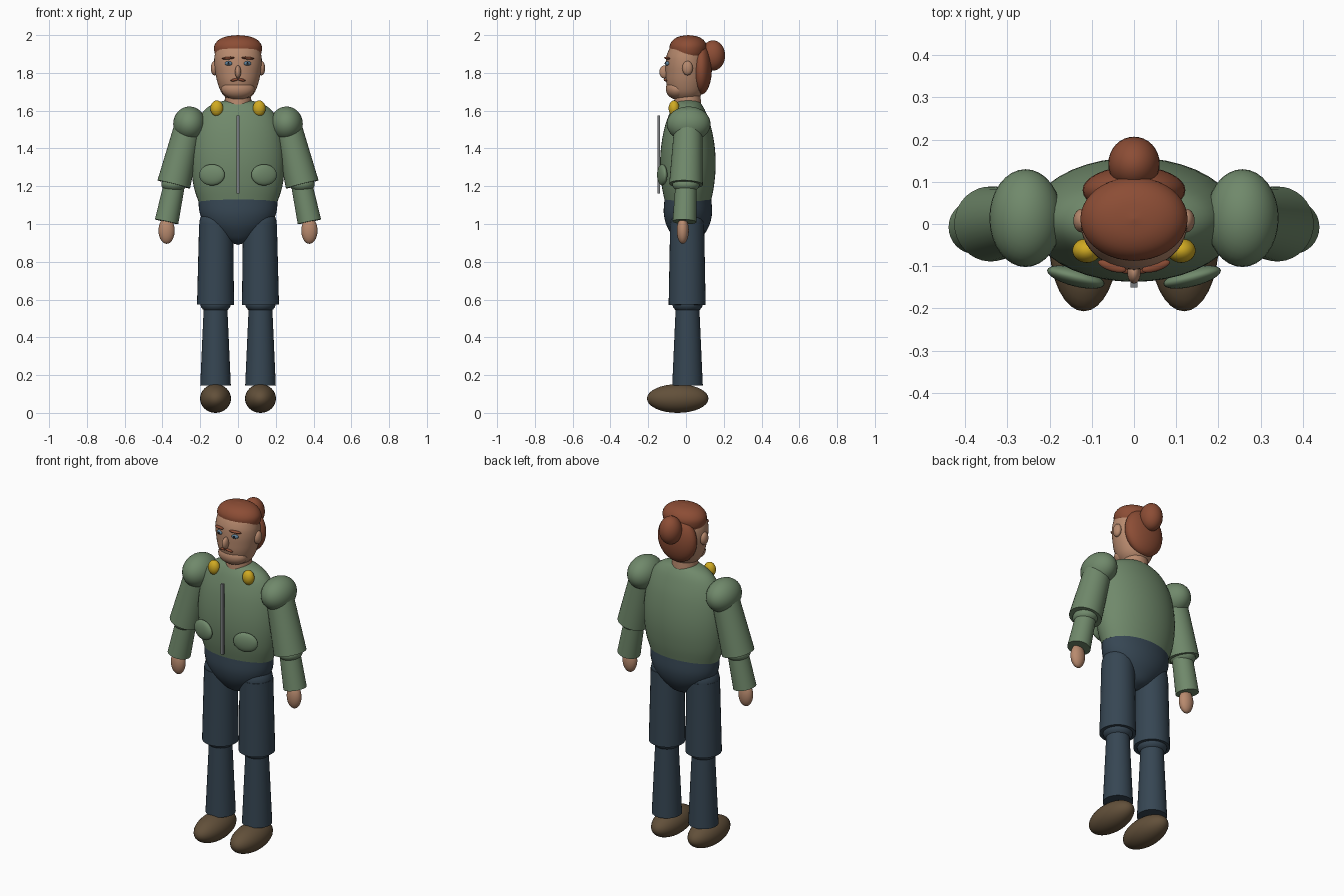
import bpy, bmesh, math
from mathutils import Vector, Matrix

if "Cube" in bpy.data.objects:
    bpy.data.objects.remove(bpy.data.objects["Cube"])


def srgb(r, g, b):
    return [(c / 255 / 12.92) if c < 10 else ((c / 255 + 0.055) / 1.055) ** 2.4 for c in (r, g, b)] + [1]


def material(name, *rgb):
    m = bpy.data.materials.new(name)
    m.diffuse_color = srgb(*rgb)
    m.use_nodes = True
    m.node_tree.nodes["Principled BSDF"].inputs["Base Color"].default_value = m.diffuse_color
    return m


SKIN = material("skin", 184, 138, 110)
HAIR = material("auburn_hair", 140, 77, 53)
GREEN = material("jacket_green", 112, 137, 107)
NAVY = material("trouser_navy", 54, 70, 83)
BROWN = material("shoe_brown", 98, 80, 58)
GOLD = material("gold", 208, 170, 34)
GREY = material("zip_grey", 125, 128, 130)
BLUE = material("eye_blue", 95, 130, 155)
DARK = material("pupil_dark", 30, 30, 34)


def finish(name, bm, mat):
    bmesh.ops.recalc_face_normals(bm, faces=bm.faces)
    me = bpy.data.meshes.new(name)
    bm.to_mesh(me)
    bm.free()
    me.materials.append(mat)
    ob = bpy.data.objects.new(name, me)
    bpy.context.collection.objects.link(ob)
    bpy.ops.object.select_all(action='DESELECT')
    ob.select_set(True)
    bpy.context.view_layer.objects.active = ob
    bpy.ops.object.shade_smooth_by_angle(angle=math.radians(40))
    return ob


def ball(name, mat, center, radii, rot_z=0, rot_y=0, seg=32):
    """Ellipsoid, optionally turned about z and y."""
    bm = bmesh.new()
    m = (Matrix.Translation(center) @ Matrix.Rotation(rot_z, 4, 'Z')
         @ Matrix.Rotation(rot_y, 4, 'Y') @ Matrix.Diagonal((*radii, 1)))
    bmesh.ops.create_uvsphere(bm, u_segments=seg, v_segments=seg // 2, radius=1, matrix=m)
    return finish(name, bm, mat)


def cone(name, mat, a, b, ra, rb):
    """Tapered limb from a to b."""
    a, b = Vector(a), Vector(b)
    d = b - a
    m = Matrix.Translation((a + b) / 2) @ d.to_track_quat('Z', 'Y').to_matrix().to_4x4()
    bm = bmesh.new()
    bmesh.ops.create_cone(bm, cap_ends=True, segments=32, radius1=ra, radius2=rb,
                          depth=d.length, matrix=m)
    return finish(name, bm, mat)


def spline(rows, steps=4):
    """Smooth the (z, rx, ry) rows of a profile."""
    out = []
    for i in range(len(rows) - 1):
        p = [Vector(rows[min(max(i + k, 0), len(rows) - 1)]) for k in (-1, 0, 1, 2)]
        for s in range(steps):
            t = s / steps
            out.append(0.5 * (2 * p[1] + (p[2] - p[0]) * t
                              + (2 * p[0] - 5 * p[1] + 4 * p[2] - p[3]) * t * t
                              + (3 * p[1] - p[0] - 3 * p[2] + p[3]) * t ** 3))
    return out + [Vector(rows[-1])]


def loft(name, mat, rows, cy=0, seg=40):
    """Stack of elliptical rings, closed at both ends."""
    bm = bmesh.new()
    rings = []
    for z, rx, ry in spline(rows):
        rx, ry = max(rx, 0.002), max(ry, 0.002)
        rings.append([bm.verts.new((rx * math.cos(2 * math.pi * i / seg),
                                    cy + ry * math.sin(2 * math.pi * i / seg), z))
                      for i in range(seg)])
    for r, s in zip(rings, rings[1:]):
        for i in range(seg):
            j = (i + 1) % seg
            bm.faces.new((r[i], r[j], s[j], s[i]))
    bm.faces.new(rings[0])
    bm.faces.new(rings[-1])
    return finish(name, bm, mat)


# Jacket body and hips
loft("jacket_body", GREEN, [(1.12, .21, .122), (1.2, .235, .138), (1.3, .247, .147),
     (1.4, .245, .143), (1.5, .228, .126), (1.58, .195, .1), (1.625, .15, .078),
     (1.65, .085, .055), (1.665, 0, 0)], cy=.01)
loft("trouser_hips", NAVY, [(.89, 0, 0), (.91, .065, .055), (.95, .125, .09),
     (1.0, .175, .116), (1.06, .203, .128), (1.13, .21, .124)], cy=.01)

# Neck, head and jaw
cone("neck", SKIN, (0, .008, 1.6), (0, .008, 1.72), .074, .066)
loft("head", SKIN, [(1.657, .045, .045), (1.67, .066, .068), (1.7, .09, .09), (1.75, .109, .105),
     (1.8, .12, .108), (1.85, .126, .108), (1.9, .122, .1), (1.95, .1, .07), (1.985, 0, 0)])
ball("jaw", SKIN, (0, -.045, 1.715), (.088, .062, .056))
ball("nose", SKIN, (0, -.115, 1.805), (.016, .026, .034))

# Hair cap, back hair and bun
loft("hair_cap", HAIR, [(1.885, .115, .09), (1.91, .125, .097), (1.945, .125, .098),
     (1.975, .102, .08), (1.993, .06, .047), (2.0, 0, 0)], cy=.012)
ball("back_hair", HAIR, (0, .08, 1.82), (.122, .057, .135))
ball("hair_bun", HAIR, (0, .143, 1.892), (.061, .064, .08))

# Zip strip
bm = bmesh.new()
bmesh.ops.create_cube(bm, size=1, matrix=Matrix.Translation((0, -.144, 1.368))
                      @ Matrix.Diagonal((.016, .012, .415, 1)))
finish("zip", bm, GREY)

for s, side in ((-1, "left"), (1, "right")):
    # Face details
    ball(side + "_ear", SKIN, (s * .124, .008, 1.825), (.02, .028, .038))
    ball(side + "_eye", BLUE, (s * .05, -.098, 1.85), (.02, .012, .012), rot_z=s * .3, seg=16)
    ball(side + "_pupil", DARK, (s * .05, -.109, 1.85), (.007, .004, .007), seg=12)
    ball(side + "_eyebrow", HAIR, (s * .052, -.1, 1.878), (.035, .012, .007), rot_z=s * .3, rot_y=s * .08, seg=16)
    ball(side + "_moustache", HAIR, (s * .018, -.108, 1.763), (.022, .01, .007), rot_z=s * .1, rot_y=s * .2, seg=16)

    # Jacket badges and pockets
    ball(side + "_collar_badge", GOLD, (s * .112, -.063, 1.612), (.034, .029, .042))
    ball(side + "_pocket", GREEN, (s * .138, -.126, 1.26), (.07, .022, .056), rot_z=s * .25)

    # Arm
    ball(side + "_shoulder", GREEN, (s * .257, .014, 1.53), (.086, .116, .092))
    cone(side + "_upper_sleeve", GREEN, (s * .262, .012, 1.52), (s * .34, 0, 1.21), .074, .089)
    ball(side + "_elbow", GREEN, (s * .34, 0, 1.21), (.066, .072, .045))
    cone(side + "_lower_sleeve", GREEN, (s * .337, 0, 1.21), (s * .378, -.008, 1.012), .056, .063)
    ball(side + "_hand", SKIN, (s * .378, -.017, .965), (.043, .032, .07))

    # Leg
    ball(side + "_thigh_top", NAVY, (s * .115, .006, 1.0), (.09, .088, .09))
    cone(side + "_thigh", NAVY, (s * .116, .006, 1.0), (s * .119, .006, .572), .09, .098)
    ball(side + "_knee", NAVY, (s * .119, .008, .575), (.08, .08, .05))
    cone(side + "_shin", NAVY, (s * .119, .008, .57), (s * .119, .008, .145), .062, .081)
    ball(side + "_shoe", BROWN, (s * .119, -.044, .076), (.082, .163, .076))
